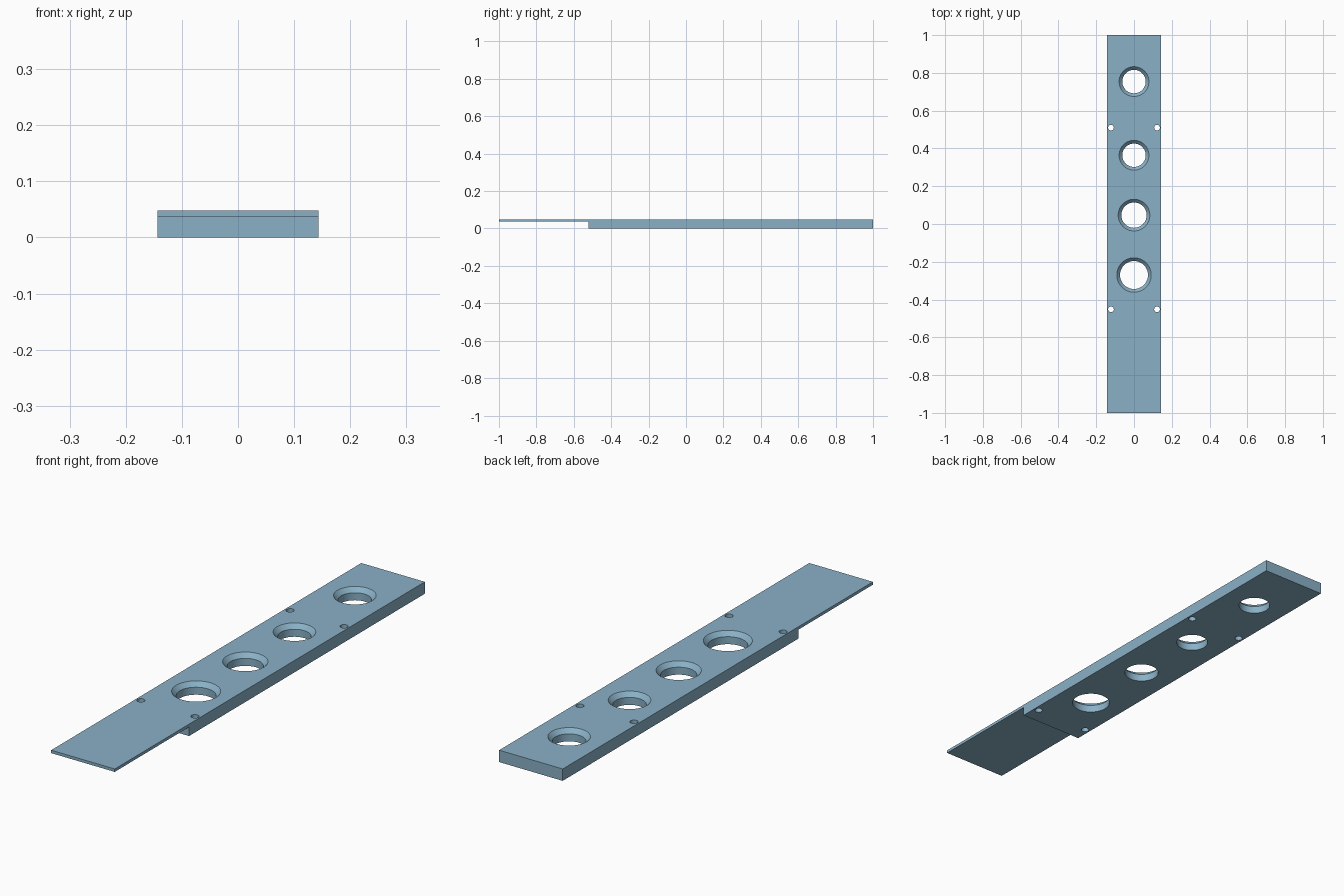
import bpy, bmesh, math

if "Cube" in bpy.data.objects:
    bpy.data.objects.remove(bpy.data.objects["Cube"])

HALF_W, TOP, STEP_Z, STEP_Y = 0.1435, 0.0485, 0.0365, -0.521

steel = bpy.data.materials.new("blue_grey")
steel.diffuse_color = (0.254, 0.440, 0.570, 1)
steel.use_nodes = True
steel.node_tree.nodes["Principled BSDF"].inputs["Base Color"].default_value = steel.diffuse_color


def finish(name, bm):
    bmesh.ops.recalc_face_normals(bm, faces=bm.faces[:])
    mesh = bpy.data.meshes.new(name)
    bm.to_mesh(mesh)
    bm.free()
    mesh.materials.append(steel)
    obj = bpy.data.objects.new(name, mesh)
    bpy.context.collection.objects.link(obj)
    return obj


def lathe(bm, x, y, profile, sides):
    """Closed solid turned around a vertical axis from (radius, z) points."""
    rings = [[bm.verts.new((x + r * math.cos(2 * math.pi * i / sides),
                            y + r * math.sin(2 * math.pi * i / sides), z))
              for i in range(sides)] for r, z in profile]
    for low, high in zip(rings, rings[1:]):
        for i in range(sides):
            j = (i + 1) % sides
            bm.faces.new((low[i], low[j], high[j], high[i]))
    bm.faces.new(rings[0][::-1])
    bm.faces.new(rings[-1])


# Bar: stepped side profile extruded across its width
bm = bmesh.new()
outline = [(-1, STEP_Z), (STEP_Y, STEP_Z), (STEP_Y, 0), (1, 0), (1, TOP), (-1, TOP)]
face = bm.faces.new([bm.verts.new((-HALF_W, y, z)) for y, z in outline])
ext = bmesh.ops.extrude_face_region(bm, geom=[face])
bmesh.ops.translate(bm, vec=(2 * HALF_W, 0, 0),
                    verts=[v for v in ext["geom"] if isinstance(v, bmesh.types.BMVert)])
bar = finish("stepped_bar", bm)

# Hole cutters: countersunk large holes and small screw holes
bm = bmesh.new()
SINK = 0.018
for y, outer, inner in [(0.754, 0.079, 0.062), (0.364, 0.079, 0.062),
                        (0.047, 0.084, 0.067), (-0.270, 0.091, 0.074)]:
    over = 0.01
    lathe(bm, 0, y, [(inner, -over), (inner, TOP - SINK), (outer, TOP),
                     (outer + over * (outer - inner) / SINK, TOP + over)], 64)
for x in (-0.122, 0.122):
    for y in (0.51, -0.452):
        lathe(bm, x, y, [(0.015, -0.01), (0.015, TOP + 0.01)], 32)
cutter = finish("hole_cutter", bm)
cutter.hide_render = True

# Cut the holes
mod = bar.modifiers.new("holes", 'BOOLEAN')
mod.operation = 'DIFFERENCE'
mod.solver = 'EXACT'
mod.object = cutter
bpy.context.view_layer.objects.active = bar
bar.select_set(True)
bpy.ops.object.modifier_apply(modifier=mod.name)
bpy.data.objects.remove(cutter)

# Smooth hole walls, sharp rims
bpy.ops.object.shade_smooth_by_angle(angle=math.radians(25))
